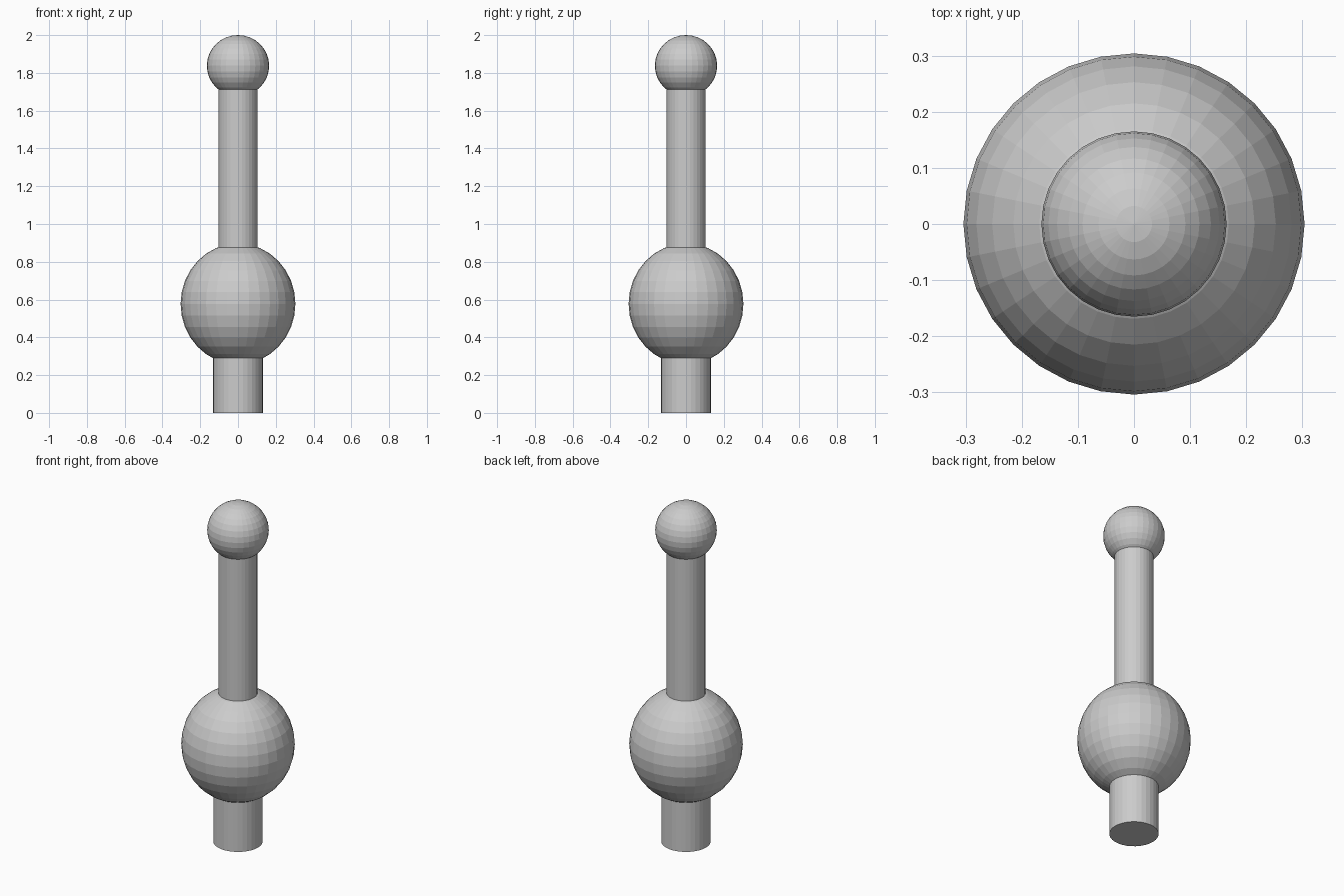
import bpy

if "Cube" in bpy.data.objects:
    bpy.data.objects.remove(bpy.data.objects["Cube"])

SIDES = 32


def ball(name, z, radius, half_height):
    bpy.ops.mesh.primitive_uv_sphere_add(segments=SIDES, ring_count=16, radius=1, location=(0, 0, z))
    ob = bpy.context.object
    ob.name = name
    ob.scale = (radius, radius, half_height)
    bpy.ops.object.transform_apply(location=False, rotation=False, scale=True)


def rod(name, z0, z1, radius):
    bpy.ops.mesh.primitive_cylinder_add(vertices=SIDES, radius=radius, depth=z1 - z0,
                                        location=(0, 0, (z0 + z1) / 2))
    bpy.context.object.name = name


# Lower post, tucked into the large ball
rod("base_post", 0.0, 0.36, 0.132)

# Large, slightly tall ball
ball("large_ball", 0.577, 0.304, 0.32)

# Slim upper stem, tucked into both balls
rod("upper_stem", 0.80, 1.78, 0.104)

# Small ball on top
ball("top_ball", 1.838, 0.165, 0.162)
